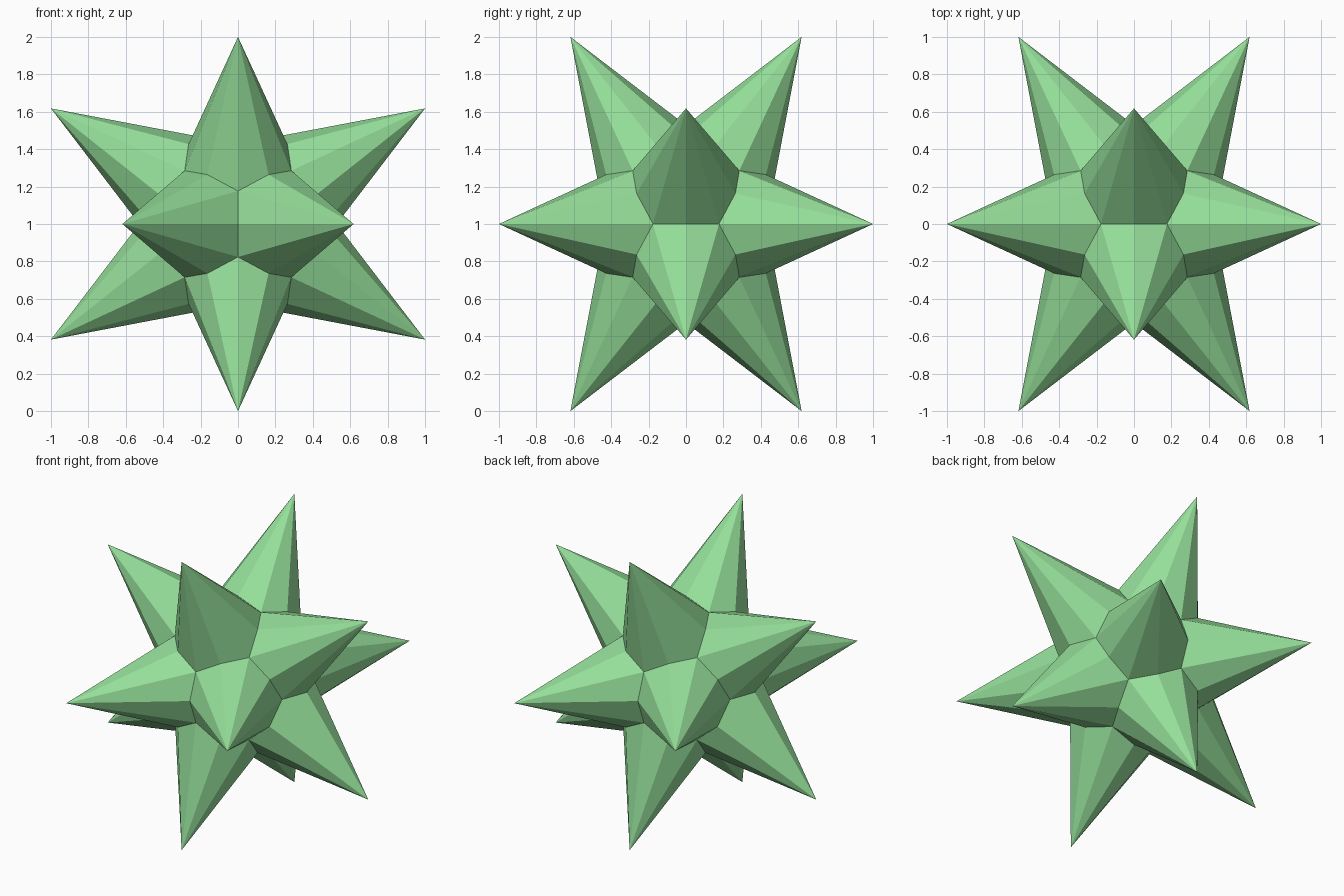
import bpy, bmesh
from itertools import combinations
from mathutils import Vector

if "Cube" in bpy.data.objects:
    bpy.data.objects.remove(bpy.data.objects["Cube"])

SHORT = 0.618       # short coordinate of each spike tip (long one is 1)
RIM_MID = 0.528     # distance of the seam midpoints from the centre
RIM_CORNER = 0.494  # distance of the three-spike corners from the centre

# Twelve spike tips, on the corners of an icosahedron
tips = []
for a in (-1, 1):
    for b in (-SHORT, SHORT):
        tips += [Vector((a, 0, b)), Vector((b, a, 0)), Vector((0, b, a))]


def neighbours(p, q):
    return (p - q).length < 1.3


# Each trio of neighbouring tips meets at a corner; six facets run up to the tips
bm = bmesh.new()
for trio in combinations(tips, 3):
    if not all(neighbours(p, q) for p, q in combinations(trio, 2)):
        continue
    corner = sum(trio, Vector()).normalized() * RIM_CORNER
    for p, q in combinations(trio, 2):
        mid = (p + q).normalized() * RIM_MID
        for tip in (p, q):
            tri = [tip, mid, corner]
            if (mid - tip).cross(corner - tip).dot(tip + mid + corner) < 0:
                tri.reverse()
            bm.faces.new([bm.verts.new(v) for v in tri])
bmesh.ops.remove_doubles(bm, verts=bm.verts[:], dist=0.001)
bmesh.ops.recalc_face_normals(bm, faces=bm.faces[:])
bmesh.ops.translate(bm, verts=bm.verts[:], vec=(0, 0, 1))

mesh = bpy.data.meshes.new("spiked_star")
bm.to_mesh(mesh)
bm.free()
star = bpy.data.objects.new("spiked_star", mesh)
bpy.context.collection.objects.link(star)

# Light green
green = bpy.data.materials.new("light_green")
green.diffuse_color = (0.30, 0.73, 0.32, 1)
green.use_nodes = True
green.node_tree.nodes["Principled BSDF"].inputs["Base Color"].default_value = green.diffuse_color
mesh.materials.append(green)
